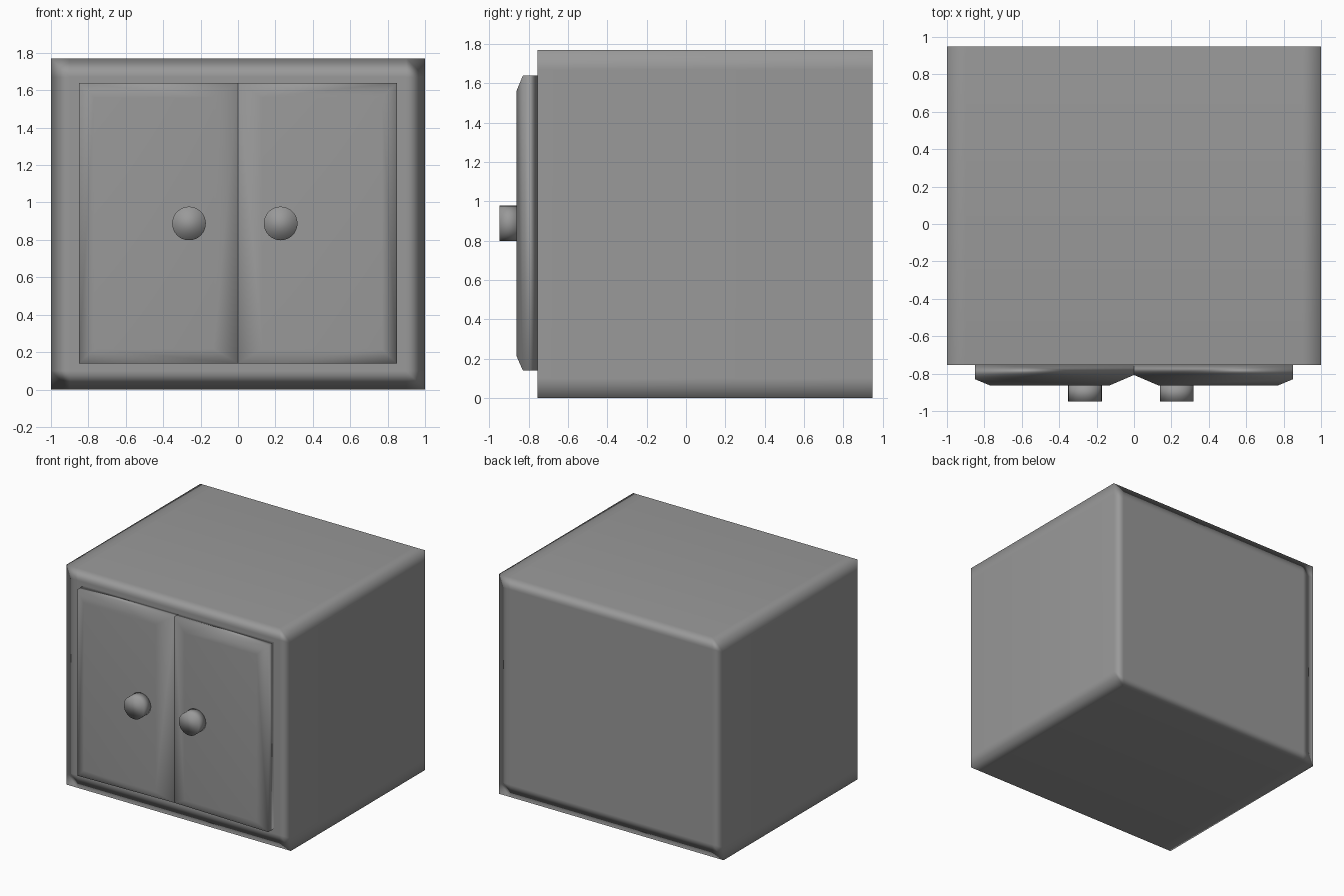
import bpy, bmesh, math
from mathutils import Matrix, Vector

if "Cube" in bpy.data.objects:
    bpy.data.objects.remove(bpy.data.objects["Cube"])

grey = bpy.data.materials.new("dark_grey")
grey.diffuse_color = (0.32, 0.32, 0.32, 1)
grey.use_nodes = True
grey.node_tree.nodes["Principled BSDF"].inputs["Base Color"].default_value = grey.diffuse_color


def finish(name, bm, weighted=True):
    bmesh.ops.recalc_face_normals(bm, faces=bm.faces)
    for f in bm.faces:
        f.smooth = True
    me = bpy.data.meshes.new(name)
    bm.to_mesh(me)
    bm.free()
    me.materials.append(grey)
    ob = bpy.data.objects.new(name, me)
    bpy.context.collection.objects.link(ob)
    if weighted:
        # big flat faces dominate the soft edge shading
        ob.modifiers.new("Soft edges", 'WEIGHTED_NORMAL').mode = 'FACE_AREA'


def box(x0, x1, y0, y1, z0, z1):
    bm = bmesh.new()
    bmesh.ops.create_cube(bm, size=1)
    for v in bm.verts:
        v.co = Vector((x1 if v.co.x > 0 else x0,
                       y1 if v.co.y > 0 else y0,
                       z1 if v.co.z > 0 else z0))
    return bm


# Cabinet body, with support loops running along the depth
bm = box(-1, 1, -0.755, 0.95, 0, 1.77)
for co, no in (((-0.9, 0, 0), (1, 0, 0)), ((0.9, 0, 0), (1, 0, 0)),
               ((0, 0, 0.1), (0, 0, 1)), ((0, 0, 1.67), (0, 0, 1))):
    bmesh.ops.bisect_plane(bm, geom=bm.verts[:] + bm.edges[:] + bm.faces[:],
                           plane_co=co, plane_no=no)
finish("cabinet_body", bm)

# Doors: slabs with a raised front panel, sloping deeper at the middle
for name, side in (("left_door", -1), ("right_door", 1)):
    bm = box(0, 0.85, -0.83, -0.745, 0.14, 1.64)
    panel = min(bm.faces, key=lambda f: f.calc_center_median().y)
    rim = list(panel.verts)
    bmesh.ops.inset_individual(bm, faces=[panel], thickness=0.08)
    for v in rim:
        if v.co.x < 0.01:
            v.co.y = -0.807
    for v in panel.verts:
        v.co = Vector((0.13 if v.co.x < 0.4 else 0.77, -0.863,
                       0.215 if v.co.z < 0.9 else 1.56))
    for v in bm.verts:
        v.co.x *= side
    finish(name, bm)

# Round knobs
for name, x in (("left_knob", -0.262), ("right_knob", 0.228)):
    bm = bmesh.new()
    bmesh.ops.create_cone(bm, cap_ends=True, segments=32, radius1=0.09,
                          radius2=0.09, depth=0.1,
                          matrix=Matrix.Translation((x, -0.9, 0.888)) @
                          Matrix.Rotation(math.pi / 2, 4, 'X'))
    finish(name, bm, weighted=False)
